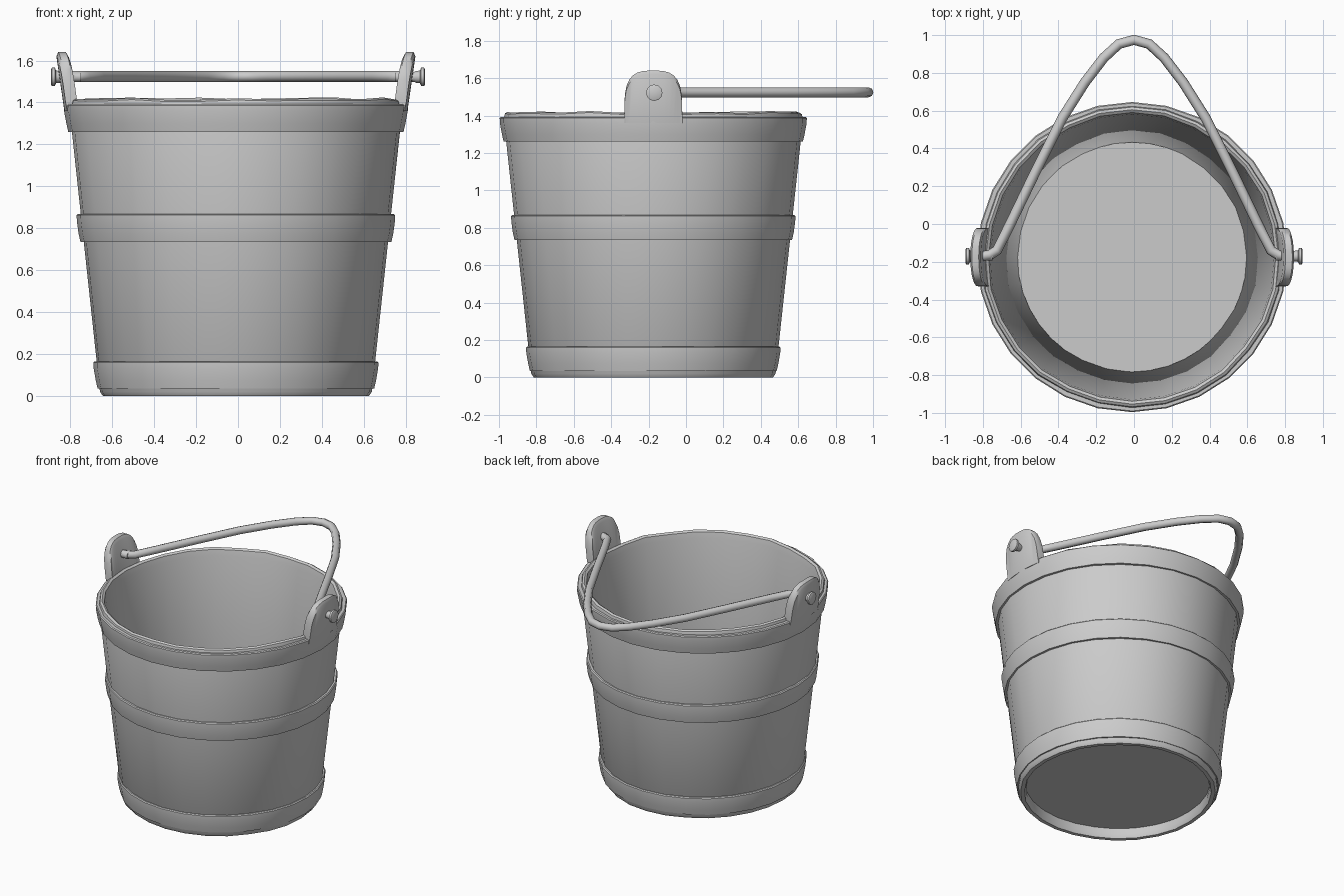
import bpy, bmesh, math, random
from mathutils import Vector, Matrix

if "Cube" in bpy.data.objects:
    bpy.data.objects.remove(bpy.data.objects["Cube"])

random.seed(4)
CX, CY, SIDES = -0.01, -0.175, 28


def finish(name, bm, angle=40):
    bmesh.ops.recalc_face_normals(bm, faces=bm.faces)
    me = bpy.data.meshes.new(name)
    bm.to_mesh(me)
    bm.free()
    ob = bpy.data.objects.new(name, me)
    bpy.context.collection.objects.link(ob)
    smooth(ob, angle)
    return ob


def smooth(ob, angle):
    bpy.ops.object.select_all(action='DESELECT')
    ob.select_set(True)
    bpy.context.view_layer.objects.active = ob
    bpy.ops.object.shade_smooth_by_angle(angle=math.radians(angle))


def revolve(name, profile, sides=SIDES, closed=True, dr=None, dz=None, mat=None, angle=40):
    """Turn an (r, z) profile round z; dr and dz add per-column unevenness."""
    bm = bmesh.new()
    cols = []
    for i in range(sides):
        a = 2 * math.pi * i / sides
        col = []
        for r, z in profile:
            rr = r + (dr[i] if dr else 0)
            zz = z + (dz[i] if dz and z > 1.3 else 0)
            col.append(bm.verts.new((rr * math.cos(a), rr * math.sin(a), zz)))
        cols.append(col)
    n = len(profile)
    for i in range(sides):
        a, b = cols[i], cols[(i + 1) % sides]
        for j in range(n if closed else n - 1):
            k = (j + 1) % n
            bm.faces.new((a[j], b[j], b[k], a[k]))
    if not closed:
        bm.faces.new([c[0] for c in cols])
        bm.faces.new([c[-1] for c in cols])
    bm.transform(mat or Matrix.Translation((CX, CY, 0)))
    return finish(name, bm, angle)


# Tapered stave wall with slightly uneven staves and rim
dr = [random.uniform(-0.005, 0.004) for _ in range(SIDES)]
dz = [random.uniform(-0.008, 0.004) for _ in range(SIDES)]
revolve("stave_wall", [(0.638, 0.0), (0.652, 0.02), (0.799, 1.385), (0.792, 1.412),
                       (0.778, 1.42), (0.763, 1.41), (0.754, 1.37), (0.6, 0.03), (0.612, 0.0)],
        dr=dr, dz=dz)

# Recessed floor board
revolve("floor_board", [(0.606, 0.07), (0.608, 0.11)], sides=40, closed=False)

# Three rounded hoops: bottom radius, top radius, bottom z, top z
for name, r0, r1, z0, z1 in (("bottom_hoop", 0.66, 0.68, 0.035, 0.165),
                             ("middle_hoop", 0.742, 0.76, 0.735, 0.868),
                             ("top_hoop", 0.80, 0.821, 1.26, 1.392)):
    h = z1 - z0
    revolve(name, [(r0 - 0.03, z0), (r0, z0), (r0 + 0.009, z0 + h * 0.3),
                   (r1 - 0.001, z0 + h * 0.75), (r1, z1 - 0.006), (r1 - 0.006, z1),
                   (r1 - 0.05, z1)])


# Arched ears that continue the wall above the rim, and their pins
def ear(name, side):
    bm = bmesh.new()
    rows = []
    n = 16
    for i in range(n + 1):
        t = -math.cos(math.pi * i / n)
        y = 0.155 * t
        top = 1.42 + 0.22 * max(0, 1 - abs(t) ** 3.2) ** (1 / 3.2)
        section = ((-0.025, 1.36), (0.025, 1.36), (0.029, top - 0.02),
                   (0.018, top), (-0.018, top), (-0.027, top - 0.02))
        rows.append([bm.verts.new((CX + side * (0.812 + (z - 1.5) * 0.13 + o - y * y / 1.6),
                                   CY + y, z)) for o, z in section])
    for a, b in zip(rows, rows[1:]):
        for j in range(6):
            k = (j + 1) % 6
            bm.faces.new((a[j], b[j], b[k], a[k]))
    bm.faces.new(rows[0])
    bm.faces.new(rows[-1])
    finish(name, bm)


for label, side in (("left", -1), ("right", 1)):
    ear(label + "_ear", side)
    turn = Matrix.Translation((0, CY + 0.005, 1.522)) @ Matrix.Rotation(side * math.pi / 2, 4, 'Y')
    revolve(label + "_pin", [(0.024, 0.75), (0.024, 0.84), (0.028, 0.85), (0.03, 0.868),
                             (0.044, 0.874), (0.044, 0.888), (0.036, 0.892)],
            sides=12, closed=False, mat=turn)

# Bail handle lying out towards the back
half = [(0.80, -0.17), (0.765, -0.165), (0.725, -0.14), (0.66, -0.01), (0.52, 0.28),
        (0.38, 0.56), (0.26, 0.75), (0.16, 0.88), (0.08, 0.953)]
path = [(-x, y) for x, y in half] + [(0, 0.975)] + half[::-1]
cu = bpy.data.curves.new("bail_handle", 'CURVE')
cu.dimensions = '3D'
cu.bevel_depth = 0.027
cu.bevel_resolution = 2
cu.use_fill_caps = True
sp = cu.splines.new('POLY')
sp.points.add(len(path) - 1)
for p, (x, y) in zip(sp.points, path):
    p.co = (x, y, 1.524, 1)
bail = bpy.data.objects.new("bail_handle", cu)
bpy.context.collection.objects.link(bail)
bpy.ops.object.select_all(action='DESELECT')
bail.select_set(True)
bpy.context.view_layer.objects.active = bail
bpy.ops.object.convert(target='MESH')
smooth(bpy.context.view_layer.objects.active, 60)
